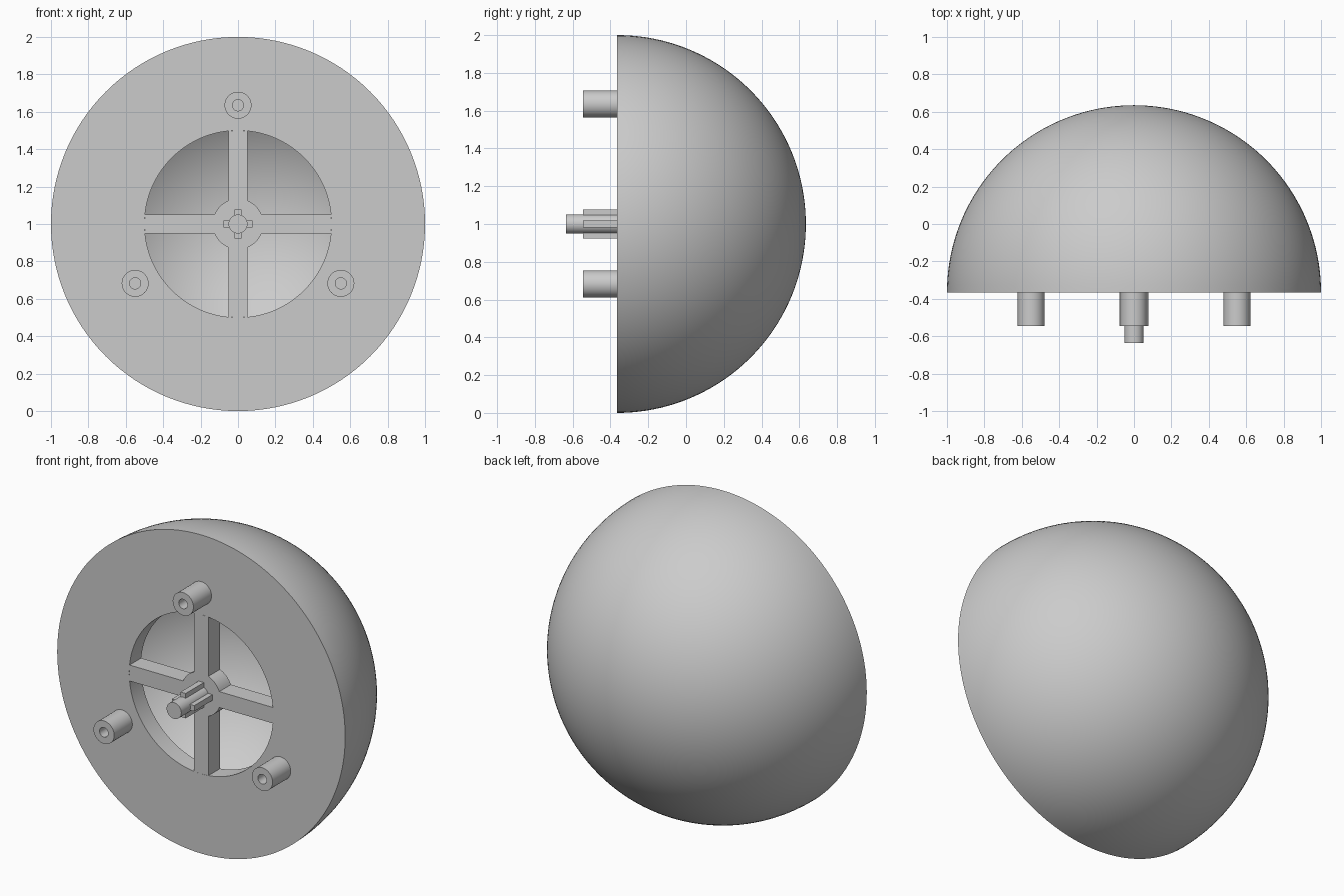
import bpy, bmesh
from math import sin, cos, pi, atan2, sqrt, asin
from mathutils import Vector, Matrix

cube = bpy.data.objects.get("Cube")
if cube:
    bpy.data.objects.remove(cube)

FACE_Y = -0.365      # plane of the flat front
CENTRE = Vector((0, FACE_Y, 1))
BORE = 0.5           # radius of the round opening
PLATE = 0.115        # thickness of the front plate
CAVITY = 0.9         # radius of the hollow inside

grey = bpy.data.materials.new("plain grey")
grey.use_nodes = True
colour = (0.6, 0.6, 0.6, 1)
grey.diffuse_color = colour
grey.node_tree.nodes["Principled BSDF"].inputs["Base Color"].default_value = colour


def finish(bm, name, place):
    """Turn a bmesh into a smooth shaded grey object at the given place."""
    bmesh.ops.remove_doubles(bm, verts=bm.verts, dist=1e-5)
    bmesh.ops.recalc_face_normals(bm, faces=bm.faces)
    mesh = bpy.data.meshes.new(name)
    bm.to_mesh(mesh)
    bm.free()
    mesh.materials.append(grey)
    obj = bpy.data.objects.new(name, mesh)
    obj.location = place
    bpy.context.collection.objects.link(obj)
    bpy.ops.object.select_all(action='DESELECT')
    obj.select_set(True)
    bpy.context.view_layer.objects.active = obj
    bpy.ops.object.shade_smooth_by_angle(angle=pi / 6)
    return obj


def lathe(name, profile, place, steps, closed=False):
    """Spin (radius, depth) points around the y axis."""
    bm = bmesh.new()
    verts = [bm.verts.new((r, d, 0)) for r, d in profile]
    edges = [bm.edges.new(pair) for pair in zip(verts, verts[1:])]
    if closed:
        edges.append(bm.edges.new((verts[-1], verts[0])))
    bmesh.ops.spin(bm, geom=verts + edges, cent=(0, 0, 0), axis=(0, 1, 0),
                   angle=2 * pi, steps=steps, use_merge=True)
    return finish(bm, name, place)


def extrude_outline(name, outline, front, back):
    """Extrude an (x, z) outline between two depths from the front plane."""
    bm = bmesh.new()
    face = bm.faces.new([bm.verts.new((x, front, z)) for x, z in outline])
    moved = bmesh.ops.extrude_face_region(bm, geom=[face], use_keep_orig=True)["geom"]
    bmesh.ops.translate(bm, vec=(0, back - front, 0),
                        verts=[v for v in moved if isinstance(v, bmesh.types.BMVert)])
    return finish(bm, name, CENTRE)


def turn(point, angle):
    x, z = point
    return (x * cos(angle) - z * sin(angle), x * sin(angle) + z * cos(angle))


# Hollow half sphere with a flat front plate and a round opening
N = 40
outer = [(cos(i * pi / 2 / N), sin(i * pi / 2 / N)) for i in range(N)] + [(0, 1)]
start = asin(PLATE / CAVITY)
angles = [pi / 2 + (start - pi / 2) * i / N for i in range(1, N + 1)]
inner = [(0, CAVITY)] + [(CAVITY * cos(a), CAVITY * sin(a)) for a in angles]
lathe("dome_shell", [(BORE, 0)] + outer, CENTRE, 128)
lathe("dome_lining", inner + [(BORE, PLATE), (BORE, 0)], CENTRE, 128)

# Four spokes and round hub as one outline
half, hub = 0.05, 0.135
low = asin(half / hub)
quarter = [(sqrt(BORE ** 2 - half ** 2), -half), (BORE, 0), (sqrt(BORE ** 2 - half ** 2), half)]
quarter += [(hub * cos(a), hub * sin(a))
            for a in (low + (pi / 2 - 2 * low) * i / 8 for i in range(9))]
spokes = [turn(p, k * pi / 2) for k in range(4) for p in quarter]
extrude_outline("spokes_and_hub", spokes, 0, PLATE)

# Centre pin with a cross of four ribs
lathe("centre_pin", [(0, 0), (0.051, 0), (0.051, -0.27), (0, -0.27)], CENTRE, 32)
rib = [(0.018, -0.018), (0.078, -0.018), (0.078, 0.018), (0.018, 0.018)]
cross = [turn(p, k * pi / 2) for k in range(4) for p in rib[1:]]
extrude_outline("pin_ribs", cross, 0, -0.18)

# Three hollow posts evenly spaced around the opening
for k, name in enumerate(("top_post", "right_post", "left_post")):
    x, z = turn((0, 0.635), k * 2 * pi / 3)
    lathe(name, [(0, -0.005), (0.03, -0.005), (0.03, -0.18), (0.072, -0.18), (0.072, 0)],
          CENTRE + Vector((x, 0, z)), 32)
